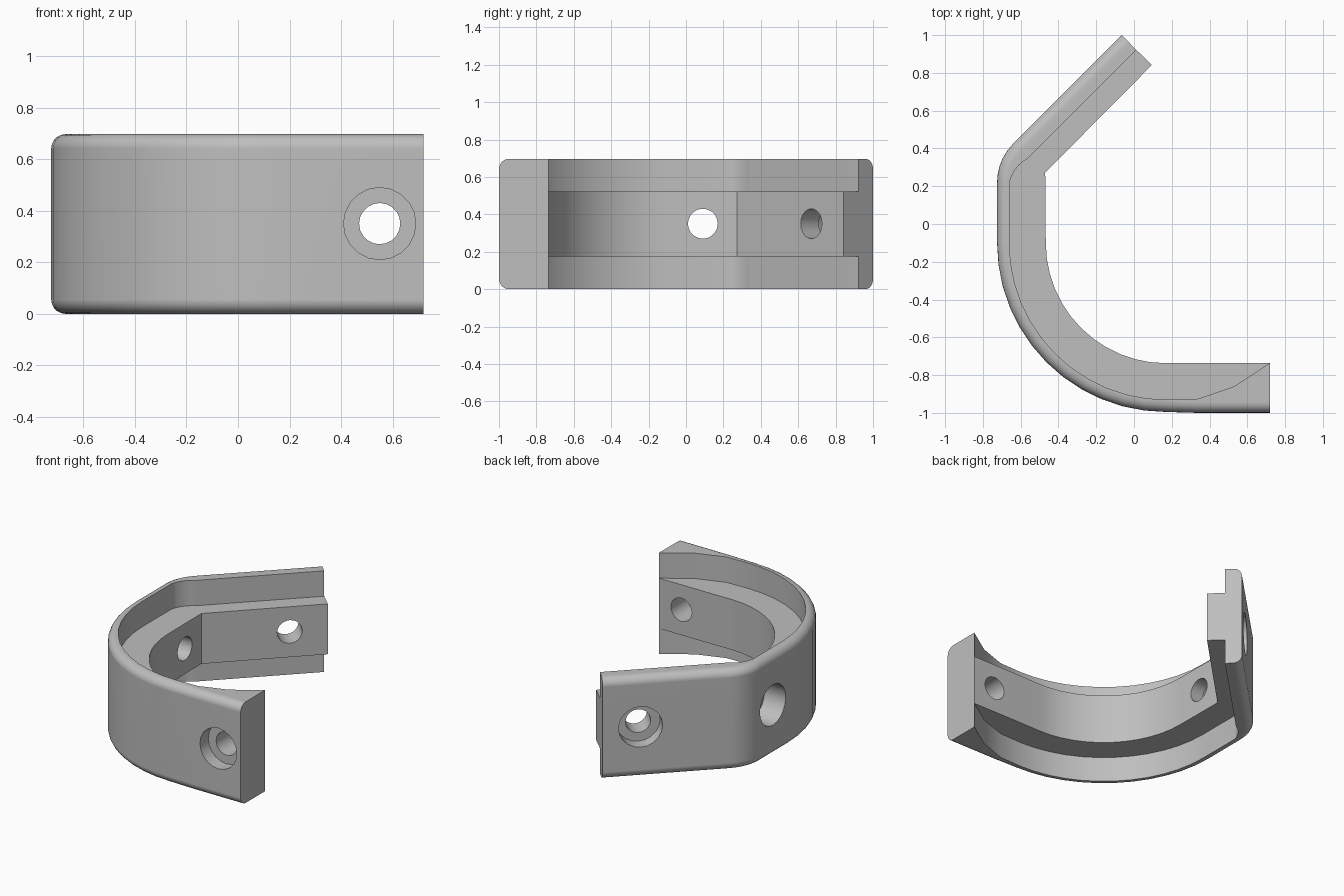
import bpy, bmesh, math
from mathutils import Vector

cube = bpy.data.objects.get("Cube")
if cube:
    bpy.data.objects.remove(cube, do_unlink=True)

HEIGHT, RIB_LOW, RIB_HIGH, FILLET = 0.697, 0.175, 0.522, 0.055

grey = bpy.data.materials.new("plain_grey")
grey.use_nodes = True
colour = (0.52, 0.52, 0.52, 1)
grey.diffuse_color = colour
grey.node_tree.nodes["Principled BSDF"].inputs["Base Color"].default_value = colour


def polar(cx, cy, r, degrees):
    a = math.radians(degrees)
    return Vector((cx + r * math.cos(a), cy + r * math.sin(a)))


# Plan stations: outer wall, inside of the thin shell, inside of the rib
stations = []
for x, shell_y in ((0.72, -0.735), (0.53, -0.86), (0.34, -0.925)):
    stations.append([Vector((x, y)) for y in (-1, shell_y, -0.735)])
for i in range(13):
    stations.append([polar(0.17, -0.1, r, 270 - 7.5 * i) for r in (0.895, 0.83, 0.637)])
corner = Vector((-0.47, 0.272))
for i in range(6):
    t = i / 5
    a = 180 - 45 * t
    stations.append([polar(-0.435, 0.22, 0.29, a),
                     polar(-0.435, 0.22, 0.225 - 0.045 * t, a), corner])
stations.append([Vector((-0.065, 1)), Vector((0.012, 0.922)), Vector((0.095, 0.842))])


def section(outer, shell, rib):
    """Closed cross-section with filleted outer edges and a central rib."""
    inward = (shell - outer).normalized()
    pts = []
    for i in range(6):
        a = math.radians(18 * i)
        pts.append((outer + inward * FILLET * (1 - math.sin(a)), FILLET * (1 - math.cos(a))))
    pts += [(p, HEIGHT - z) for p, z in reversed(pts)]
    pts += [(shell, HEIGHT), (shell, RIB_HIGH), (rib, RIB_HIGH),
            (rib, RIB_LOW), (shell, RIB_LOW), (shell, 0)]
    return [(p.x, p.y, z) for p, z in pts]


# Sweep the section through the stations
bm = bmesh.new()
rings = [[bm.verts.new(c) for c in section(*s)] for s in stations]
for a, b in zip(rings, rings[1:]):
    for j in range(len(a)):
        k = (j + 1) % len(a)
        bm.faces.new((a[j], a[k], b[k], b[j]))
bm.faces.new(rings[0])
bm.faces.new(rings[-1])
bmesh.ops.remove_doubles(bm, verts=bm.verts[:], dist=0.0005)
bmesh.ops.recalc_face_normals(bm, faces=bm.faces[:])
mesh = bpy.data.meshes.new("curved_bracket")
bm.to_mesh(mesh)
bm.free()
mesh.materials.append(grey)
bracket = bpy.data.objects.new("curved_bracket", mesh)
bpy.context.collection.objects.link(bracket)


def cut(centre, direction, radius, depth):
    """Cut a round hole from the outer wall to the given depth."""
    turn = Vector(direction).to_track_quat('Z', 'Y').to_euler()
    bpy.ops.mesh.primitive_cylinder_add(vertices=20, radius=radius, depth=2 * depth,
                                        location=centre, rotation=turn)
    cutter = bpy.context.object
    cutter.name = "hole_cutter"
    cutter.hide_render = True
    cutter.data.materials.append(grey)
    bpy.context.view_layer.objects.active = bracket
    mod = bracket.modifiers.new("hole", 'BOOLEAN')
    mod.operation, mod.solver, mod.object = 'DIFFERENCE', 'EXACT', cutter
    bpy.ops.object.modifier_apply(modifier=mod.name)
    bpy.data.objects.remove(cutter, do_unlink=True)


# Counterbored screw holes: front arm, side wall, slanted arm
for centre, direction, bore_depth in (((0.55, -1, 0.35), (0, 1, 0), 0.09),
                                      ((-0.725, 0.09, 0.35), (1, 0, 0), 0.16),
                                      ((-0.235, 0.83, 0.35), (1, -1, 0), 0.09)):
    cut(centre, direction, 0.08, 0.4)
    cut(centre, direction, 0.14, bore_depth)

# Smooth curves with crisp edges
bpy.ops.object.select_all(action='DESELECT')
bracket.select_set(True)
bpy.context.view_layer.objects.active = bracket
bpy.ops.object.shade_smooth_by_angle(angle=math.radians(30))
weighted = bracket.modifiers.new("even_normals", 'WEIGHTED_NORMAL')
weighted.keep_sharp = True
